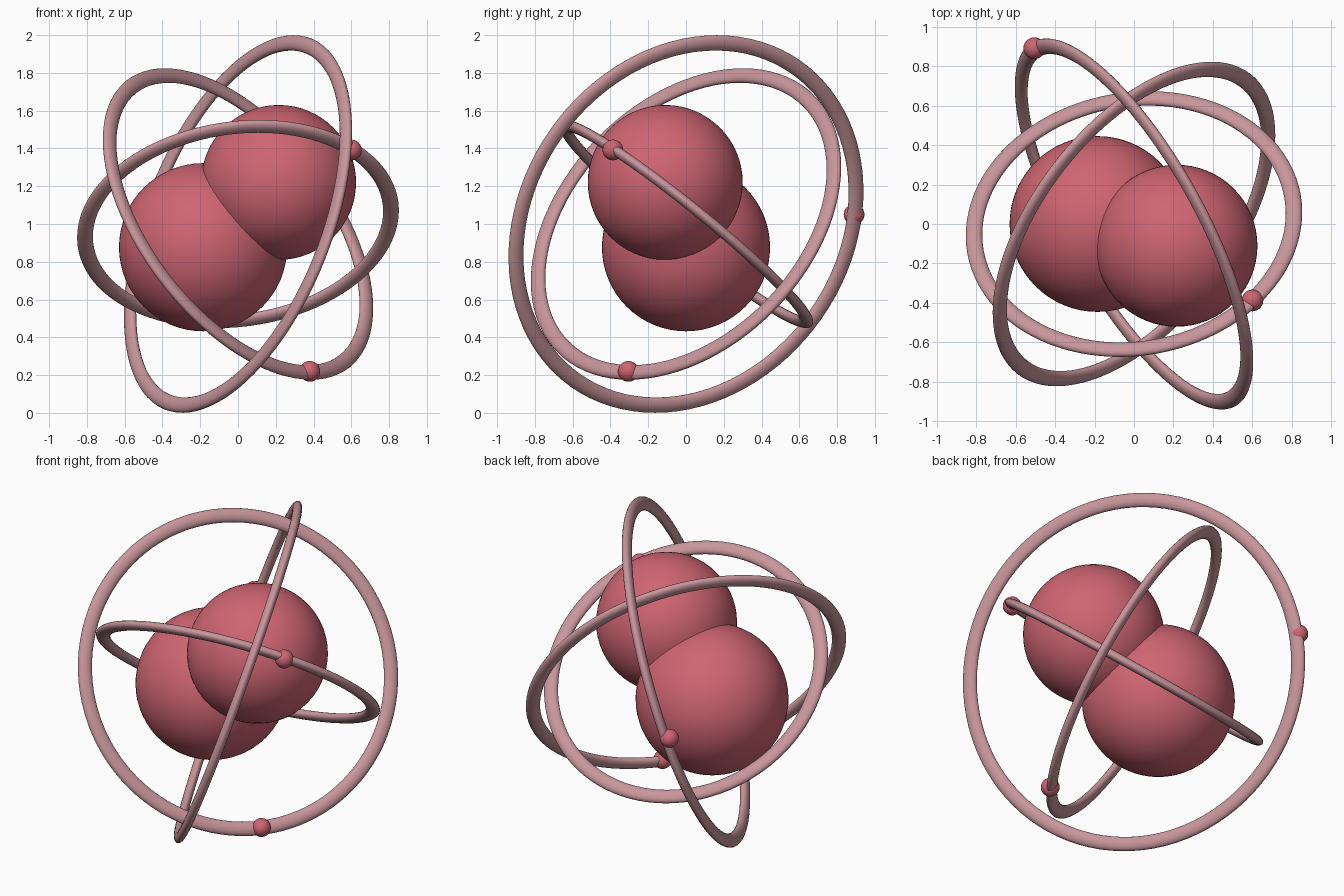
import bpy
from mathutils import Vector

if "Cube" in bpy.data.objects:
    bpy.data.objects.remove(bpy.data.objects["Cube"])


def material(name, rgb):
    m = bpy.data.materials.new(name)
    m.diffuse_color = (*rgb, 1.0)
    m.use_nodes = True
    m.node_tree.nodes["Principled BSDF"].inputs["Base Color"].default_value = m.diffuse_color
    return m


core_red = material("rose red", (0.62, 0.13, 0.17))
ring_pink = material("dusty pink", (0.58, 0.305, 0.33))
CENTRE = Vector((0, 0, 1))


def finish(name, mat):
    ob = bpy.context.object
    ob.name = name
    ob.data.materials.append(mat)
    bpy.ops.object.shade_smooth()
    return ob


def ball(name, location, radius, segments):
    bpy.ops.mesh.primitive_uv_sphere_add(
        segments=segments, ring_count=segments // 2, radius=radius, location=location)
    return finish(name, core_red)


def ring(name, normal, radius):
    # Flattened torus, turned so its axis follows the normal
    bpy.ops.mesh.primitive_torus_add(
        major_segments=96, minor_segments=20, major_radius=radius, minor_radius=0.042)
    ob = finish(name, ring_pink)
    ob.scale.z = 0.65
    ob.location = CENTRE
    ob.rotation_euler = Vector(normal).to_track_quat('Z', 'Y').to_euler()


# Two overlapping core spheres
ball("lower_core", (-0.185, 0, 0.877), 0.445, 64)
ball("upper_core", (0.215, -0.11, 1.22), 0.41, 64)

# Three tilted orbits: axis, radius and the small ball riding on each
orbits = [
    ("outer", (0.826, 0.46, -0.325), 1.014, (-0.505, 0.89, 0.05)),
    ("middle", (0.674, -0.525, 0.52), 0.92, (0.38, -0.305, -0.78)),
    ("inner", (-0.11, 0.625, 0.773), 0.815, (0.60, -0.387, 0.392)),
]
for label, normal, radius, rider in orbits:
    ring(label + "_ring", normal, radius)
    ball(label + "_rider", CENTRE + Vector(rider), 0.055, 24)
